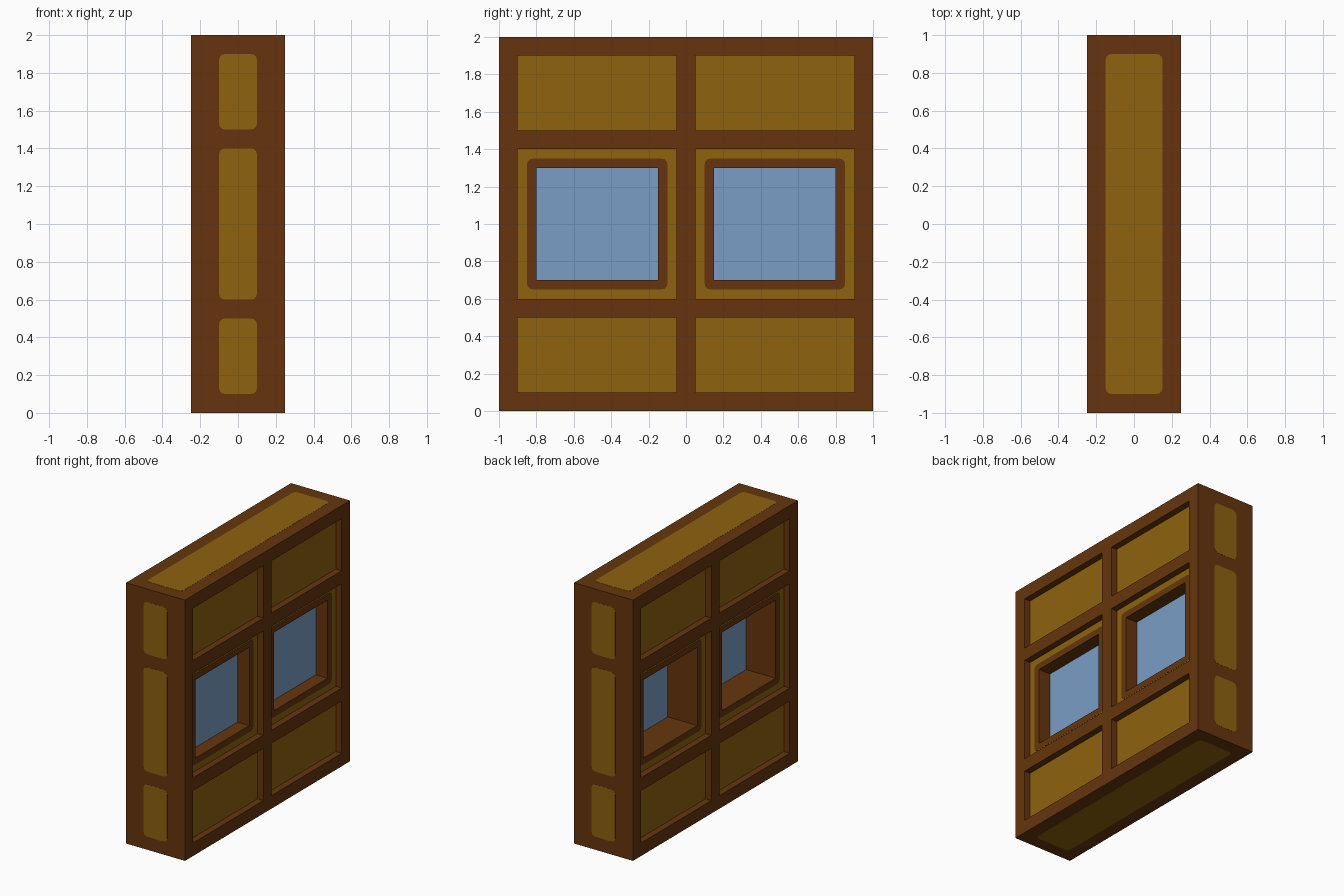
import bpy, bmesh, math

cube = bpy.data.objects.get("Cube")
if cube:
    bpy.data.objects.remove(cube, do_unlink=True)


def linear(c):
    c /= 255
    return c / 12.92 if c <= 0.04045 else ((c + 0.055) / 1.055) ** 2.4


def material(name, r, g, b):
    mat = bpy.data.materials.new(name)
    col = (linear(r), linear(g), linear(b), 1)
    mat.diffuse_color = col
    mat.use_nodes = True
    bsdf = next(n for n in mat.node_tree.nodes if n.type == "BSDF_PRINCIPLED")
    bsdf.inputs["Base Color"].default_value = col
    return mat


BROWN = material("dark brown wood", 102, 53, 14)
OCHRE = material("ochre wood", 141, 98, 14)
BLUE = material("blue glass", 123, 158, 197)


def rect(u0, u1, v0, v1, r=0.0):
    """Outline of a rectangle, with rounded corners when r > 0."""
    if r == 0:
        return [(u0, v0), (u1, v0), (u1, v1), (u0, v1)]
    corners = [(u0 + r, v0 + r, 180), (u1 - r, v0 + r, 270),
               (u1 - r, v1 - r, 0), (u0 + r, v1 - r, 90)]
    return [(cu + r * math.cos(math.radians(a + s)), cv + r * math.sin(math.radians(a + s)))
            for cu, cv, a in corners for s in (0, 30, 60, 90)]


# How a profile (u, v) and its depth w map to space, by facing axis
PLACE = {"X": lambda u, v, w: (w, u, v),
         "Y": lambda u, v, w: (u, w, v),
         "Z": lambda u, v, w: (u, v, w)}


def slab(name, loops, w0, w1, mat, axis="X"):
    """Extrude an outline (first loop) with holes (other loops) from w0 to w1."""
    place = PLACE[axis]
    bm = bmesh.new()
    edges = []
    for loop in loops:
        vs = [bm.verts.new(place(u, v, w0)) for u, v in loop]
        edges += [bm.edges.new((vs[i - 1], vs[i])) for i in range(len(vs))]
    if len(loops) == 1:
        bm.faces.new(vs)
    else:
        bmesh.ops.triangle_fill(bm, edges=edges, use_beauty=True, normal=place(0, 0, 1))
    ext = bmesh.ops.extrude_face_region(bm, geom=bm.faces[:], use_keep_orig=True)
    top = [g for g in ext["geom"] if isinstance(g, bmesh.types.BMVert)]
    bmesh.ops.translate(bm, verts=top, vec=place(0, 0, w1 - w0))
    bmesh.ops.recalc_face_normals(bm, faces=bm.faces[:])
    mesh = bpy.data.meshes.new(name)
    bm.to_mesh(mesh)
    bm.free()
    mesh.materials.append(mat)
    obj = bpy.data.objects.new(name, mesh)
    bpy.context.scene.collection.objects.link(obj)
    return obj


COLUMNS = {"right": (-0.9, -0.05), "left": (0.05, 0.9)}
ROWS = {"lower": (0.1, 0.5), "window": (0.6, 1.4), "upper": (1.5, 1.9)}
HALF, PANEL, SKIN, R = 0.25, 0.2, 0.001, 0.03

# Grid frame with six openings
openings = [rect(*c, *r) for c in COLUMNS.values() for r in ROWS.values()]
slab("frame", [rect(-1, 1, 0, 2)] + openings, -HALF, HALF, BROWN)

for side, (y0, y1) in COLUMNS.items():
    side = "front" if side == "right" else "back"
    # Solid recessed panels
    for row in ("lower", "upper"):
        slab(f"{row}_panel_{side}", [rect(y0, y1, *ROWS[row])], -PANEL, PANEL, OCHRE)
    # Window panel, its trim lining the hole, and the offset pane
    z0, z1 = ROWS["window"]
    trim = rect(y0 + 0.05, y1 - 0.05, z0 + 0.05, z1 - 0.05, R)
    hole = rect(y0 + 0.1, y1 - 0.1, z0 + 0.1, z1 - 0.1)
    slab(f"window_panel_{side}", [rect(y0, y1, z0, z1), trim], -PANEL, PANEL, OCHRE)
    slab(f"window_trim_{side}", [trim, hole], -PANEL - SKIN, PANEL + SKIN, BROWN)
    slab(f"window_glass_{side}", [rect(y0 + 0.095, y1 - 0.095, z0 + 0.095, z1 - 0.095)],
         0.05, 0.1, BLUE)

# Inlays on the narrow end faces
for end, s in (("front", -1), ("back", 1)):
    for row, (z0, z1) in ROWS.items():
        slab(f"{end}_{row}_inlay", [rect(-0.1, 0.1, z0, z1, R)],
             s * (1 - SKIN), s * (1 + SKIN), OCHRE, "Y")

# Inlays on top and underside
for name, z in (("top_inlay", 2), ("bottom_inlay", 0)):
    slab(name, [rect(-0.15, 0.15, -0.9, 0.9, R)], z - SKIN, z + SKIN, OCHRE, "Z")
